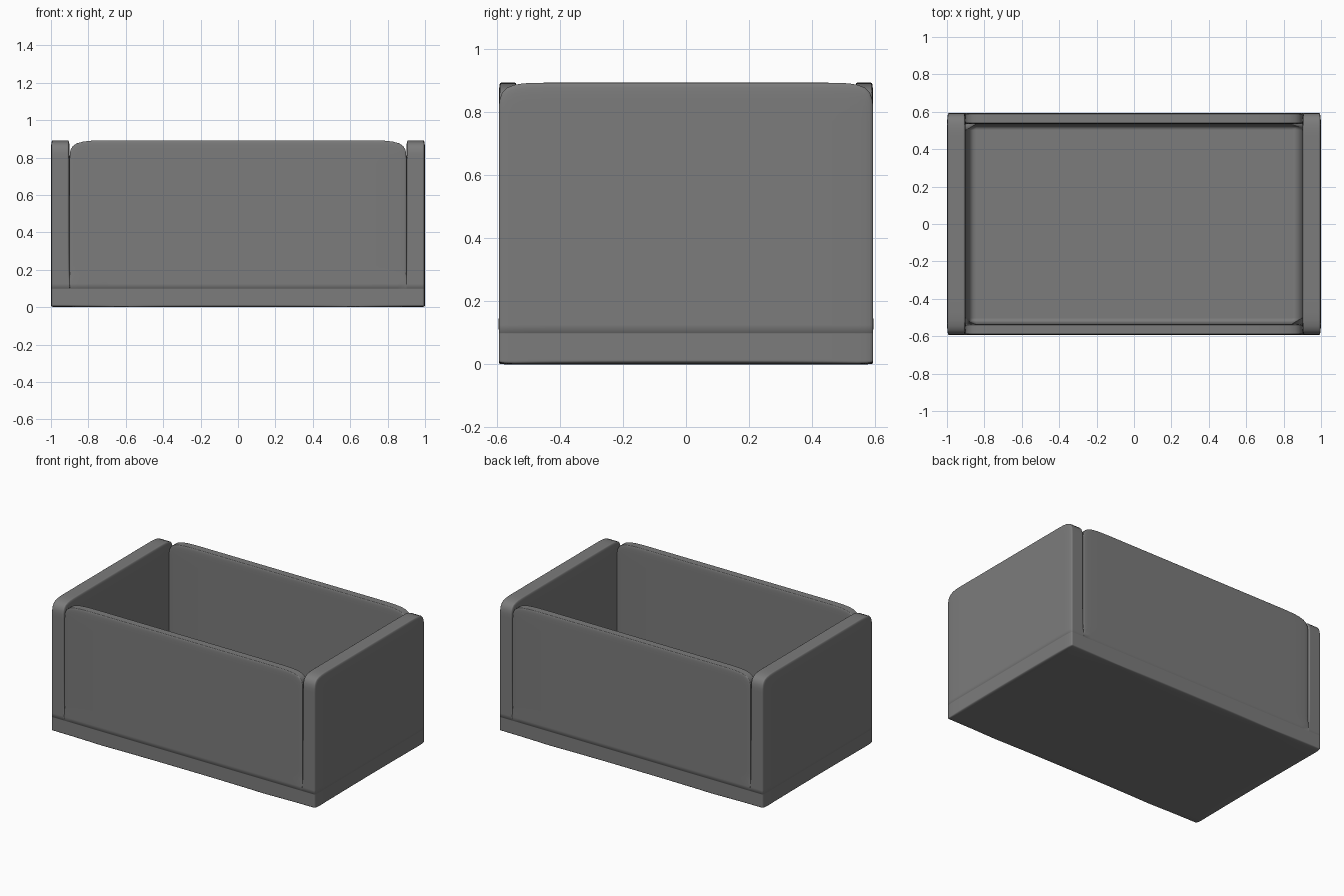
import bpy
import bmesh
import math
from mathutils import Vector

cube = bpy.data.objects.get("Cube")
if cube:
    bpy.data.objects.remove(cube, do_unlink=True)

# Outer half sizes, wall thicknesses and heights
HALF_X, HALF_Y = 1.0, 0.593
IN_X, IN_Y = 0.9, 0.535
FLOOR, HEIGHT = 0.1, 0.892
CREASE = 0.59


def make_material(name, color):
    mat = bpy.data.materials.new(name)
    mat.use_nodes = True
    mat.diffuse_color = color
    mat.node_tree.nodes["Principled BSDF"].inputs["Base Color"].default_value = color
    return mat


def raise_wall(bm, inside):
    """Extrude the floor's top faces whose centre passes the test."""
    faces = [f for f in bm.faces
             if f.normal.z > 0.9 and abs(f.calc_center_median().z - FLOOR) < 0.01
             and inside(f.calc_center_median())]
    out = bmesh.ops.extrude_face_region(bm, geom=faces)["geom"]
    verts = [g for g in out if isinstance(g, bmesh.types.BMVert)]
    bmesh.ops.translate(bm, verts=verts, vec=(0, 0, HEIGHT - FLOOR))
    bm.normal_update()


# Floor slab, cut along the inner wall lines
bm = bmesh.new()
bmesh.ops.create_cube(bm, size=1)
for v in bm.verts:
    v.co = Vector((v.co.x * 2 * HALF_X, v.co.y * 2 * HALF_Y, (v.co.z + 0.5) * FLOOR))
for axis, d in ((Vector((1, 0, 0)), IN_X), (Vector((0, 1, 0)), IN_Y)):
    for s in (-1, 1):
        bmesh.ops.bisect_plane(bm, geom=bm.verts[:] + bm.edges[:] + bm.faces[:],
                               plane_co=axis * d * s, plane_no=axis)
bm.normal_update()

# Full-width end walls, then the thinner front and back panels between them
for s in (-1, 1):
    raise_wall(bm, lambda c: c.x * s > IN_X)
for s in (-1, 1):
    raise_wall(bm, lambda c: abs(c.x) < IN_X and c.y * s > IN_Y)


# Merge the flat pieces of the end walls and the underside
def is_flat_cut(e):
    if len(e.link_faces) != 2 or e.calc_face_angle(0) > 0.01:
        return False
    n = e.link_faces[0].normal
    on_end = all(abs(v.co.x) > IN_X - 0.01 for v in e.verts)
    return n.z < -0.9 or (on_end and abs(n.y) < 0.1)


bmesh.ops.dissolve_edges(bm, edges=[e for e in bm.edges if is_flat_cut(e)],
                         use_verts=True)
bm.normal_update()

# Crease the corners so that they stay tight with slightly softened tips
crease = bm.edges.layers.float.new("crease_edge")
for e in bm.edges:
    if e.calc_face_angle(math.pi) > 0.1:
        e[crease] = CREASE

mesh = bpy.data.meshes.new("open_box")
bm.to_mesh(mesh)
bm.free()
mesh.materials.append(make_material("dark_grey", (0.2, 0.2, 0.2, 1)))
box = bpy.data.objects.new("open_box", mesh)
bpy.context.collection.objects.link(box)

subsurf = box.modifiers.new("soften", "SUBSURF")
subsurf.levels = subsurf.render_levels = 5

bpy.ops.object.select_all(action="DESELECT")
box.select_set(True)
bpy.context.view_layer.objects.active = box
bpy.ops.object.shade_smooth()
